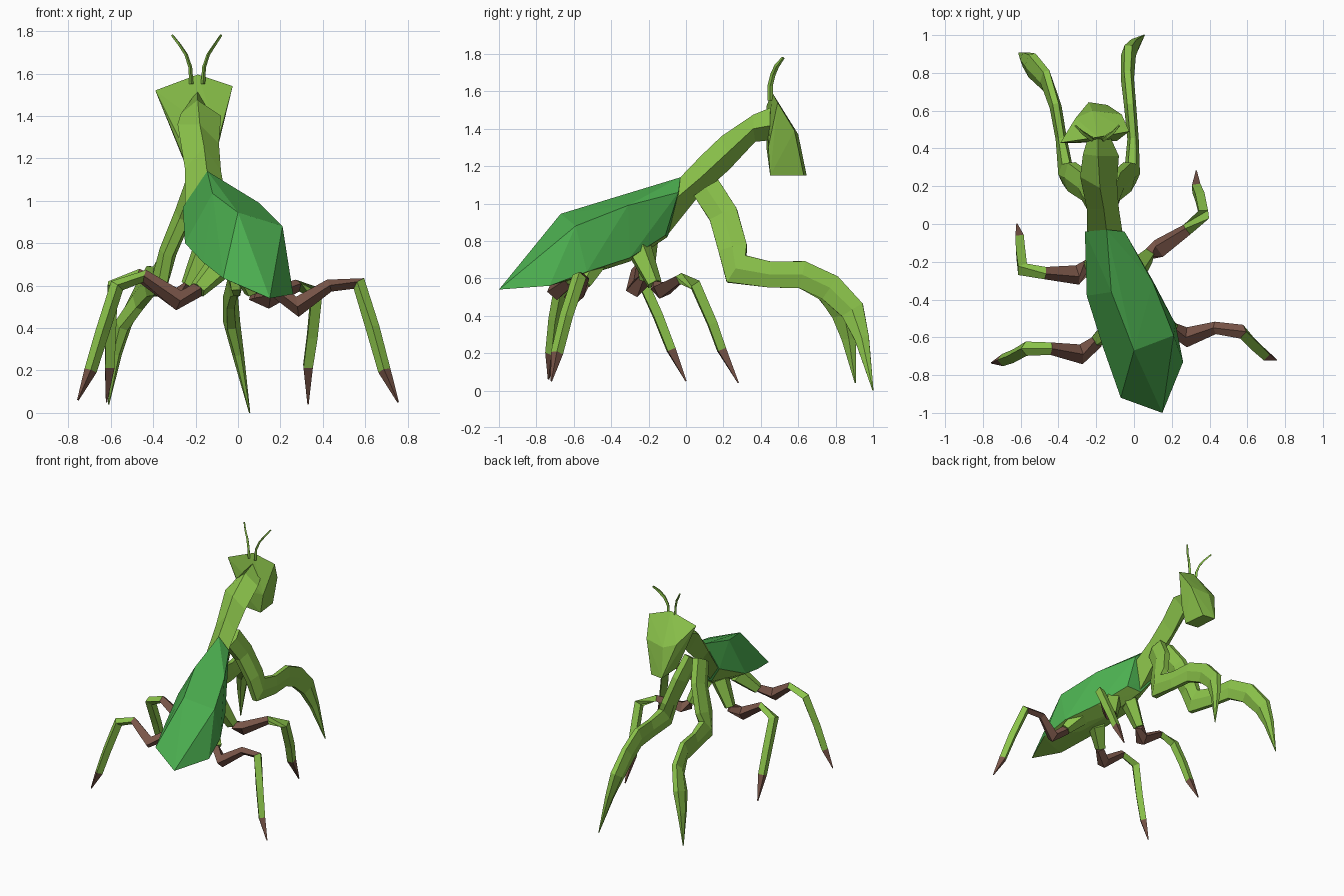
import bpy, bmesh, math
from mathutils import Vector


def material(name, rgb):
    m = bpy.data.materials.new(name)
    m.diffuse_color = (*rgb, 1)
    return m


LEAF = material("leaf_green", (0.258, 0.546, 0.069))
WING = material("wing_green", (0.072, 0.429, 0.08))
BROWN = material("brown", (0.191, 0.091, 0.065))


def finish(bm, name, mats):
    bmesh.ops.recalc_face_normals(bm, faces=bm.faces[:])
    me = bpy.data.meshes.new(name)
    bm.to_mesh(me)
    bm.free()
    for m in mats:
        me.materials.append(m)
    ob = bpy.data.objects.new(name, me)
    bpy.context.collection.objects.link(ob)
    return ob


def hull(name, points, mats, pick=lambda f: 0):
    """Faceted solid wrapped around a few corner points."""
    bm = bmesh.new()
    for p in points:
        bm.verts.new(p)
    bmesh.ops.convex_hull(bm, input=bm.verts[:])
    bm.normal_update()
    for f in bm.faces:
        f.material_index = pick(f)
    return finish(bm, name, mats)


def loft(name, rings, mats, pick=lambda seg, side: 0):
    """Skin equal-sized rings; pick chooses the material slot of each face."""
    bm = bmesh.new()
    vs = [[bm.verts.new(p) for p in r] for r in rings]
    n = len(rings[0])
    for i in range(len(vs) - 1):
        for j in range(n):
            k = (j + 1) % n
            f = bm.faces.new((vs[i][j], vs[i][k], vs[i + 1][k], vs[i + 1][j]))
            f.material_index = pick(i, j)
    bm.faces.new(vs[0]).material_index = pick(0, 0)
    bm.faces.new(vs[-1]).material_index = pick(len(vs) - 2, n - 1)
    return finish(bm, name, mats)


def tube(name, path, widths, heights, ref, mats, pick=lambda seg, side: 0, sides=4):
    """Faceted limb along a path, with the ring width lying along ref."""
    pts = [Vector(p) for p in path]
    rings = []
    for i, p in enumerate(pts):
        t = (pts[min(i + 1, len(pts) - 1)] - pts[max(i - 1, 0)]).normalized()
        s = (Vector(ref) - t * t.dot(Vector(ref))).normalized()
        u = t.cross(s)
        angles = [2 * math.pi * k / sides for k in range(sides)]
        rings.append([p + s * math.cos(a) * widths[i] + u * math.sin(a) * heights[i] for a in angles])
    return loft(name, rings, mats, pick)


# Abdomen: folded wings above, pale belly below
hull("abdomen", [
    (-.26, -.04, .97), (-.145, -.03, 1.14), (-.05, -.04, 1.06), (-.03, -.11, .83), (-.15, -.10, .82),
    (-.25, -.38, .80), (-.12, -.36, 1.035), (.10, -.31, .99), (.10, -.30, .71), (-.05, -.30, .69),
    (-.165, -.65, .71), (0, -.67, .945), (.21, -.59, .88), (.22, -.53, .635), (.05, -.55, .61),
    (-.07, -.92, .635), (.15, -1.0, .54), (.26, -.73, .56), (.10, -.80, .56),
], [LEAF, WING], lambda f: 0 if f.normal.z < -.4 else 1)

# Thorax and neck
loft("thorax", [
    [(-.25, -.05, .96), (-.145, -.04, 1.13), (-.06, -.05, 1.03), (-.14, -.10, .83)],
    [(-.25, .08, 1.15), (-.16, .08, 1.255), (-.08, .08, 1.14), (-.16, .06, 1.03)],
    [(-.285, .25, 1.36), (-.18, .19, 1.36), (-.09, .22, 1.27), (-.18, .23, 1.18)],
    [(-.27, .37, 1.41), (-.19, .36, 1.475), (-.08, .36, 1.40), (-.18, .37, 1.33)],
    [(-.24, .47, 1.42), (-.19, .47, 1.52), (-.13, .47, 1.42), (-.18, .47, 1.34)],
], [LEAF])

# Head: wide at the eyes, narrowing to the mouth
hull("head", [(-.39, .43, 1.52), (-.19, .46, 1.595), (-.025, .49, 1.54),
              (-.31, .56, 1.40), (-.22, .60, 1.37), (-.065, .58, 1.39),
              (-.24, .645, 1.15), (-.14, .63, 1.15), (-.24, .45, 1.16), (-.12, .45, 1.15),
              (-.28, .43, 1.30), (-.09, .44, 1.30)], [LEAF])

# Antennae
for name, path in {
    "left_antenna": [(-.22, .45, 1.55), (-.225, .45, 1.63), (-.245, .465, 1.69), (-.275, .485, 1.735), (-.31, .52, 1.78)],
    "right_antenna": [(-.165, .45, 1.55), (-.16, .45, 1.63), (-.14, .465, 1.69), (-.11, .485, 1.735), (-.08, .52, 1.78)],
}.items():
    tube(name, path, [.010, .009, .008, .007, .006], [.014, .014, .014, .013, .008], (1, 0, 0), [LEAF])

# Grasping front arms
for name, path in {
    "left_arm": [(-.205, .11, 1.08), (-.255, .20, .94), (-.33, .25, .76), (-.36, .27, .65), (-.385, .45, .62),
                 (-.415, .62, .62), (-.465, .76, .545), (-.54, .84, .42), (-.575, .87, .28), (-.61, .905, .04)],
    "right_arm": [(-.13, .11, 1.08), (-.095, .20, .94), (-.035, .25, .76), (-.01, .27, .65), (-.005, .45, .62),
                  (-.02, .62, .62), (-.035, .77, .55), (-.03, .89, .43), (0, .94, .28), (.055, 1.0, .0)],
}.items():
    tube(name, path, [.045, .045, .042, .042, .03, .032, .035, .04, .028, .003],
         [.09, .09, .09, .10, .08, .085, .085, .075, .045, .003], (1, 0, 0), [LEAF], sides=6)

# Walking legs: path and last brown thigh segment
legs = {
    "left_middle_leg": (1, [(-.23, -.21, .60), (-.30, -.27, .545), (-.47, -.26, .65), (-.59, -.24, .60),
                            (-.60, -.15, .40), (-.605, -.08, .22), (-.62, 0, .05)]),
    "right_middle_leg": (1, [(.07, -.16, .56), (.13, -.13, .535), (.28, -.03, .60), (.37, .05, .565),
                             (.35, .14, .36), (.33, .19, .22), (.33, .28, .04)]),
    "left_rear_leg": (1, [(-.19, -.62, .58), (-.28, -.69, .53), (-.44, -.66, .645), (-.57, -.66, .60),
                          (-.64, -.70, .38), (-.695, -.72, .20), (-.755, -.735, .06)]),
    "right_rear_leg": (2, [(.19, -.55, .57), (.28, -.60, .50), (.43, -.55, .60), (.57, -.57, .61),
                           (.635, -.64, .40), (.69, -.69, .20), (.755, -.72, .05)]),
}
for name, (thigh, path) in legs.items():
    tube(name, path, [.035, .053, .033, .038, .036, .033, .004], [.035, .048, .03, .035, .033, .03, .004],
         (0, 1, 0) if "rear" in name else (.6, .8, 0), [LEAF, BROWN],
         lambda seg, side, n=thigh: 1 if seg <= n or seg == 5 else 0)

# Leg sockets under the belly
for name, top, low in [("left_middle_socket", (-.14, -.22, .79), (-.23, -.215, .60)),
                       ("right_middle_socket", (.0, -.25, .75), (.07, -.17, .57)),
                       ("left_rear_socket", (-.08, -.52, .70), (-.19, -.61, .58)),
                       ("right_rear_socket", (.10, -.49, .69), (.20, -.55, .57))]:
    tube(name, [top, low], [.07, .042], [.07, .042], (0, 1, 0), [LEAF], sides=5)
